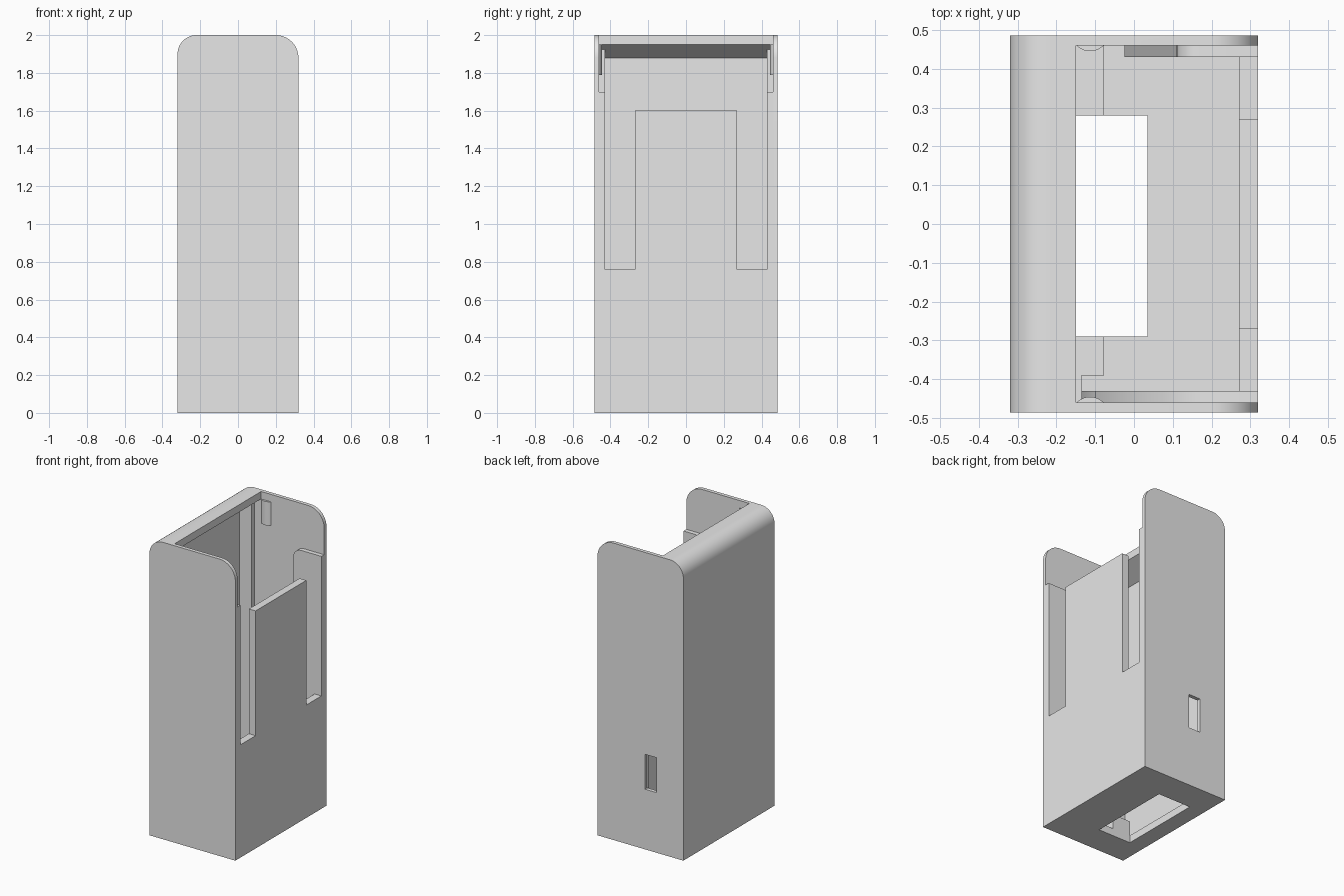
import bpy, bmesh, math
from mathutils import Vector

cube = bpy.data.objects.get("Cube")
if cube:
    bpy.data.objects.remove(cube, do_unlink=True)

grey = bpy.data.materials.new("plain_grey")
grey.use_nodes = True
grey.diffuse_color = (0.8, 0.8, 0.8, 1)
grey.node_tree.nodes["Principled BSDF"].inputs["Base Color"].default_value = (0.8, 0.8, 0.8, 1)


def prism(name, points, low, high, axis="y"):
    """Extrude an (x, z) outline along y, or an (x, y) outline along z."""
    place = (lambda a, b, h: (a, h, b)) if axis == "y" else (lambda a, b, h: (a, b, h))
    bm = bmesh.new()
    face = bm.faces.new([bm.verts.new(place(a, b, low)) for a, b in points])
    extruded = bmesh.ops.extrude_face_region(bm, geom=[face])["geom"]
    shift = Vector(place(0, 0, high - low))
    bmesh.ops.translate(bm, vec=shift, verts=[g for g in extruded if isinstance(g, bmesh.types.BMVert)])
    bmesh.ops.recalc_face_normals(bm, faces=bm.faces)
    mesh = bpy.data.meshes.new(name)
    bm.to_mesh(mesh)
    bm.free()
    mesh.materials.append(grey)
    obj = bpy.data.objects.new(name, mesh)
    bpy.context.collection.objects.link(obj)
    return obj


def box(name, x0, x1, y0, y1, z0, z1):
    return prism(name, [(x0, z0), (x1, z0), (x1, z1), (x0, z1)], y0, y1)


def arc(cx, cz, radius, start, end, steps=14):
    angles = [math.radians(start + (end - start) * i / steps) for i in range(steps + 1)]
    return [(cx + radius * math.cos(t), cz + radius * math.sin(t)) for t in angles]


def cut(target, cutter):
    cutter.hide_render = True
    mod = target.modifiers.new("cut", "BOOLEAN")
    mod.operation, mod.solver, mod.object = "DIFFERENCE", "EXACT", cutter
    graph = bpy.context.evaluated_depsgraph_get()
    mesh = bpy.data.meshes.new_from_object(target.evaluated_get(graph))
    target.modifiers.clear()
    target.data = mesh
    bpy.data.objects.remove(cutter, do_unlink=True)


# Outer case with rounded upper corners
outline = [(-0.32, 0), (0.32, 0)] + arc(0.2, 1.88, 0.12, 0, 90) + arc(-0.22, 1.9, 0.1, 90, 180)
case = prism("case", outline, -0.485, 0.485)

# Main cavity, leaving an overhanging lip and a lower front panel
mouth = [(0.4, 2.1), (-0.15, 2.1), (-0.15, 1.95)]
cut(case, prism("cavity", [(-0.29, 0.05), (0.27, 0.05), (0.27, 1.6), (0.4, 1.6)]
                + mouth + [(-0.29, 1.88)], -0.43, 0.43))

# Side recesses that leave thicker guide panels near the opening
left_guide = [(-0.025, 0.05), (-0.025, 0.7), (0.11, 1.2)] + arc(0.17, 1.64, 0.06, 180, 90, 8)
right_guide = [(-0.135, 0.05), (-0.135, 1.1), (-0.1, 1.35), (0, 1.55), (0.1, 1.66), (0.195, 1.7)]
for guide, y0, y1 in ((left_guide, 0.42, 0.46), (right_guide, -0.46, -0.42)):
    cut(case, prism("recess", [(-0.2, 0.05)] + guide + [(0.4, 1.7)]
                    + mouth + [(-0.2, 1.925)], y0, y1))

# Slots either side of the front tongue
for y0, y1 in ((0.27, 0.43), (-0.43, -0.27)):
    cut(case, box("slot", 0.2, 0.4, y0, y1, 0.76, 1.65))

# Floor opening and side port
cut(case, box("floor_hole", -0.21, 0.035, -0.29, 0.28, -0.1, 0.2))
cut(case, box("port", -0.12, -0.033, 0.4, 0.6, 0.405, 0.64))

parts = [case]

# Raised ledges on the floor
parts.append(box("left_ledge", -0.21, -0.077, 0.28, 0.465, 0.04, 0.15))
parts.append(prism("right_ledge", [(-0.21, -0.29), (-0.077, -0.29), (-0.077, -0.39), (-0.135, -0.39),
                                   (-0.135, -0.465), (-0.21, -0.465)], 0.04, 0.15, "z"))

# Small rounded catches inside the side walls
for name, side in (("left_catch", 1), ("right_catch", -1)):
    bulge = [(x, side * y) for x, y in arc(-0.113, 0.4933, 0.0483, 223.6, 316.4, 10)]
    parts.append(prism(name, bulge, 1.79, 1.95, "z"))

# Smooth the rounded faces, keep edges sharp
for obj in bpy.context.selected_objects:
    obj.select_set(False)
for obj in parts:
    obj.select_set(True)
bpy.context.view_layer.objects.active = case
bpy.ops.object.shade_smooth_by_angle(angle=math.radians(30))
